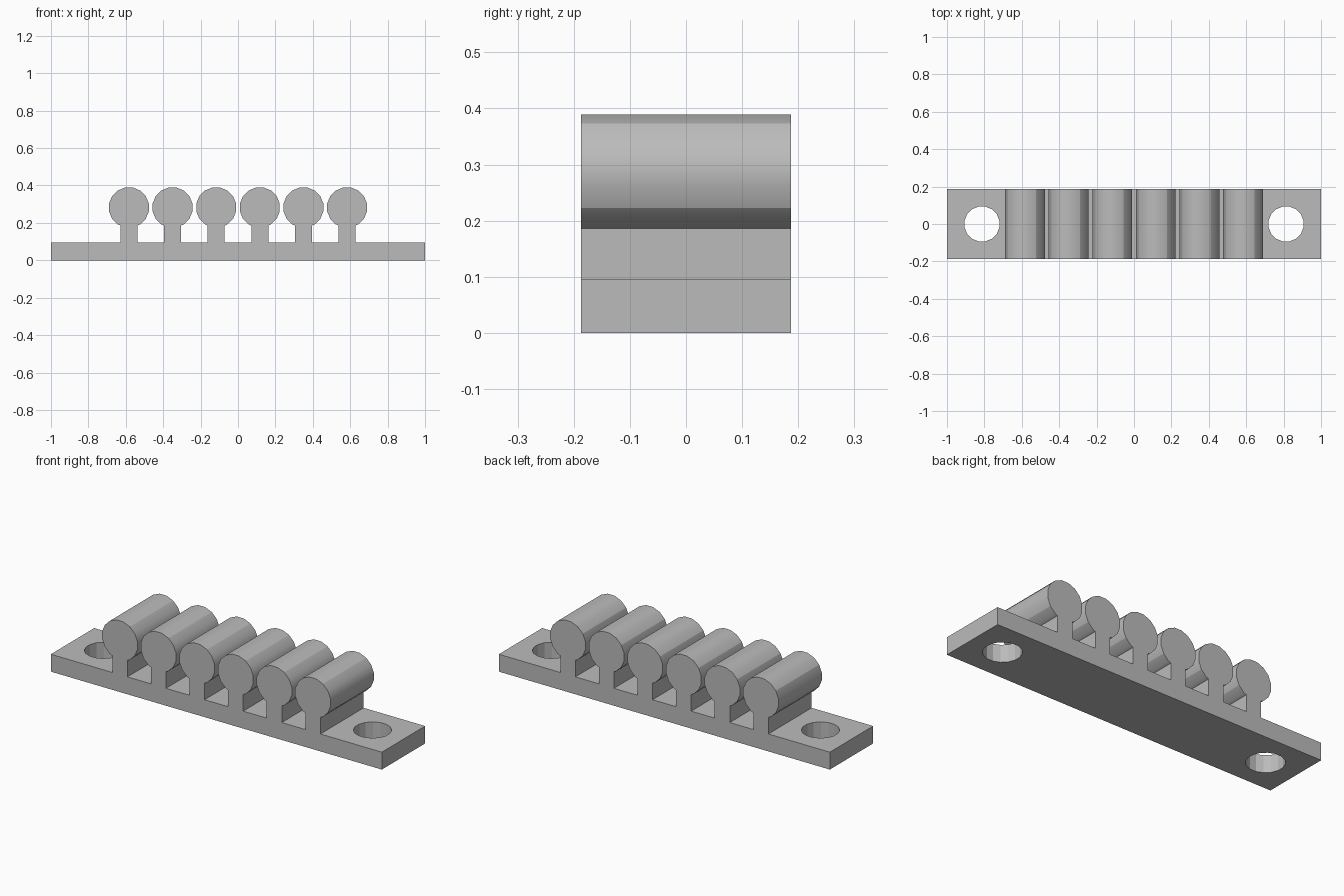
import bpy, bmesh
from math import cos, sin, radians
from mathutils import Matrix

cube = bpy.data.objects.get("Cube")
if cube:
    bpy.data.objects.remove(cube, do_unlink=True)

HALF_DEPTH = 0.187
PLATE_TOP = 0.095
NECK_HALF = 0.0455
BEAD_R, BEAD_Z = 0.1085, 0.2825
SIDES = 16
STEP = 360 / SIDES

grey = bpy.data.materials.new("plain grey")
grey.use_nodes = True
grey.diffuse_color = (0.5, 0.5, 0.5, 1)
grey.node_tree.nodes["Principled BSDF"].inputs["Base Color"].default_value = (0.5, 0.5, 0.5, 1)


def add_object(name, bm):
    mesh = bpy.data.meshes.new(name)
    bmesh.ops.recalc_face_normals(bm, faces=bm.faces)
    bm.to_mesh(mesh)
    bm.free()
    mesh.materials.append(grey)
    obj = bpy.data.objects.new(name, mesh)
    bpy.context.collection.objects.link(obj)
    return obj


def base_plate():
    bm = bmesh.new()
    bmesh.ops.create_cube(bm, size=1, matrix=Matrix.Translation((0, 0, PLATE_TOP / 2))
                          @ Matrix.Diagonal((2, 2 * HALF_DEPTH, PLATE_TOP, 1)))
    plate = add_object("base_plate", bm)

    # Screw hole at each end
    bm = bmesh.new()
    for side in (-1, 1):
        bmesh.ops.create_cone(bm, cap_ends=True, segments=SIDES, radius1=0.095, radius2=0.095, depth=0.4,
                              matrix=Matrix.Translation((side * 0.813, 0, 0))
                              @ Matrix.Rotation(radians(STEP / 2), 4, 'Z'))
    cutter = add_object("hole_cutter", bm)
    cutter.hide_render = True
    cut = plate.modifiers.new("holes", 'BOOLEAN')
    cut.object = cutter
    cut.solver = 'EXACT'
    bpy.context.view_layer.objects.active = plate
    bpy.ops.object.modifier_apply(modifier=cut.name)
    bpy.data.objects.remove(cutter, do_unlink=True)


def ridge(name, x):
    # Round head outline, open at the bottom where the neck enters
    angles = [-56.25 + STEP * i for i in range(14)]
    head = [(BEAD_R * cos(radians(a)), BEAD_Z + BEAD_R * sin(radians(a))) for a in angles]
    neck_z = 0.186
    outline = ([(NECK_HALF, PLATE_TOP), (NECK_HALF, neck_z)] + head
               + [(-NECK_HALF, neck_z), (-NECK_HALF, PLATE_TOP)])
    bm = bmesh.new()
    front = bm.faces.new([bm.verts.new((x + px, -HALF_DEPTH, pz)) for px, pz in outline])
    grown = bmesh.ops.extrude_face_region(bm, geom=[front], use_keep_orig=True)
    moved = [v for v in grown["geom"] if isinstance(v, bmesh.types.BMVert)]
    bmesh.ops.translate(bm, verts=moved, vec=(0, 2 * HALF_DEPTH, 0))
    bm.normal_update()

    # Smooth the round surface in quarters, with sharp seams between them
    seams = [head[i] for i in (1, 5, 9, 13)]
    for face in bm.faces:
        face.smooth = abs(face.normal.y) < 0.5 and face.calc_center_median().z > neck_z
    for edge in bm.edges:
        a, b = edge.verts
        along = abs(a.co.y - b.co.y) > HALF_DEPTH
        on_seam = any(abs(a.co.x - x - sx) + abs(a.co.z - sz) < 0.001 for sx, sz in seams)
        edge.smooth = along and not on_seam and a.co.z > neck_z + 0.001
    add_object(name, bm)


base_plate()
for i in range(6):
    ridge(f"round_ridge_{i + 1}", (i - 2.5) * 0.2333)
